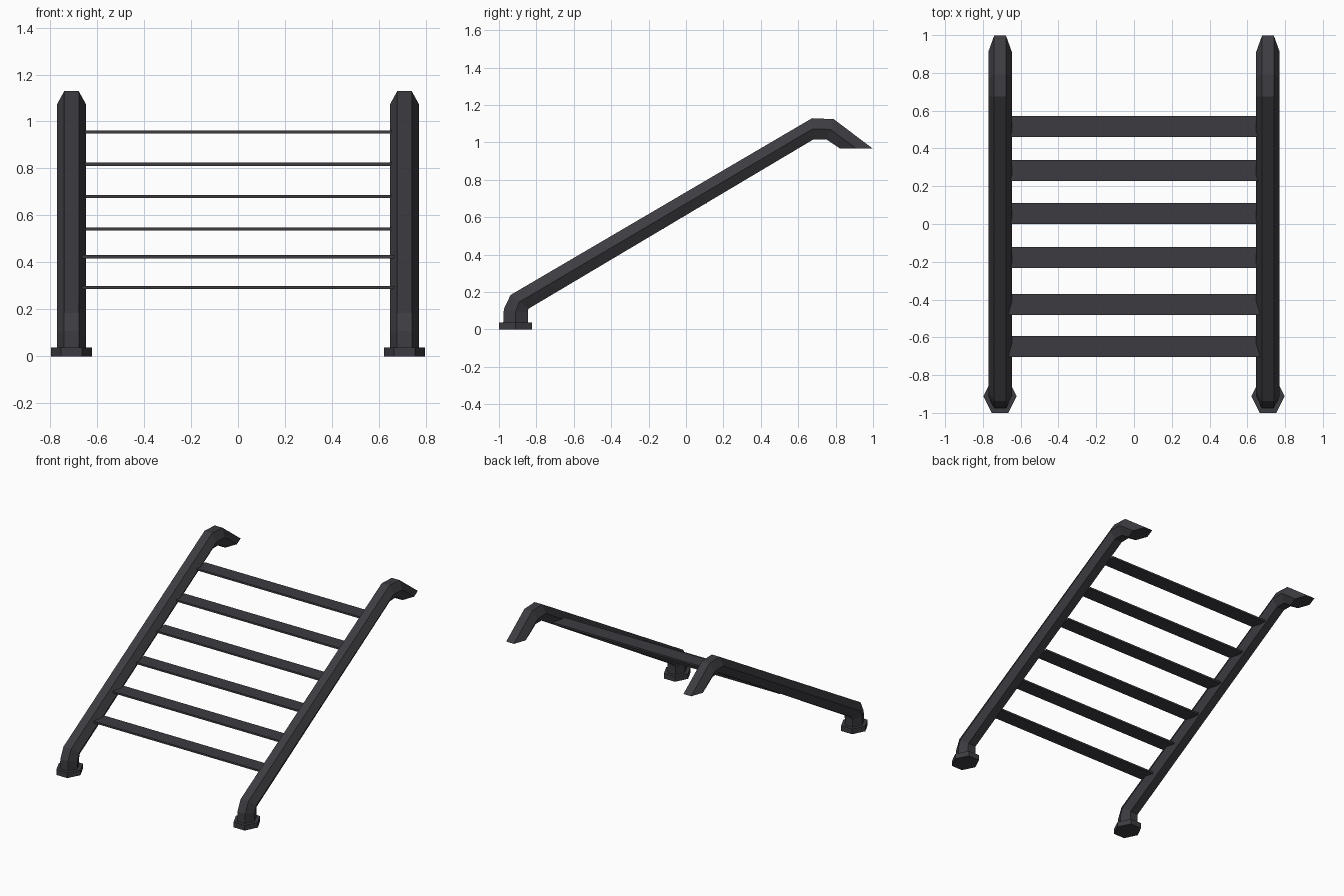
import bpy, bmesh, math

if "Cube" in bpy.data.objects:
    bpy.data.objects.remove(bpy.data.objects["Cube"])

metal = bpy.data.materials.new("dark_grey_metal")
metal.diffuse_color = (0.046, 0.045, 0.053, 1)
metal.use_nodes = True
metal.node_tree.nodes["Principled BSDF"].inputs["Base Color"].default_value = metal.diffuse_color


def make_object(name, rings):
    """Join rings of points with side faces and close both ends."""
    bm = bmesh.new()
    loops = [[bm.verts.new(p) for p in ring] for ring in rings]
    n = len(loops[0])
    for a, b in zip(loops, loops[1:]):
        for i in range(n):
            j = (i + 1) % n
            bm.faces.new((a[i], a[j], b[j], b[i]))
    bm.faces.new(loops[0])
    bm.faces.new(loops[-1])
    bmesh.ops.recalc_face_normals(bm, faces=bm.faces)
    mesh = bpy.data.meshes.new(name)
    bm.to_mesh(mesh)
    bm.free()
    mesh.materials.append(metal)
    obj = bpy.data.objects.new(name, mesh)
    bpy.context.collection.objects.link(obj)
    return obj


# Rail profile stations: outer (y, z) and inner (y, z)
STATIONS = [
    ((-0.978, 0.02), (-0.846, 0.02)),
    ((-0.974, 0.108), (-0.846, 0.09)),
    ((-0.938, 0.184), (-0.843, 0.110)),
    ((0.674, 1.129), (0.680, 1.015)),
    ((0.790, 1.124), (0.752, 1.015)),
    ((0.998, 0.967), (0.823, 0.967)),
]
# Hexagon section: x offset and blend from outer to inner edge
HEX = [(-0.031, 0), (0.031, 0), (0.0625, 0.5), (0.031, 1), (-0.031, 1), (-0.0625, 0.5)]
RAIL_X = 0.709

for side, s in (("left", -1), ("right", 1)):
    # Bent hexagonal side rail with hooked top
    make_object(side + "_rail", [
        [(s * RAIL_X + dx, o[0] + (i[0] - o[0]) * t, o[1] + (i[1] - o[1]) * t)
         for dx, t in HEX] for o, i in STATIONS])
    # Hexagonal foot
    make_object(side + "_foot", [
        [(s * RAIL_X + 0.088 * math.cos(k * math.pi / 3),
          -0.912 + 0.1016 * math.sin(k * math.pi / 3), z) for k in range(6)]
        for z in (0, 0.038)])

# Flat rungs: centre (y, z)
RUNGS = [(-0.648, 0.293), (-0.426, 0.424), (-0.177, 0.542),
         (0.056, 0.680), (0.283, 0.818), (0.516, 0.955)]
for n, (y, z) in enumerate(RUNGS, 1):
    make_object(f"rung_{n}", [
        [(x, y + dy * 0.0555, z + dz * 0.0065)
         for dy, dz in ((-1, -1), (1, -1), (1, 1), (-1, 1))]
        for x in (-0.665, 0.665)])
